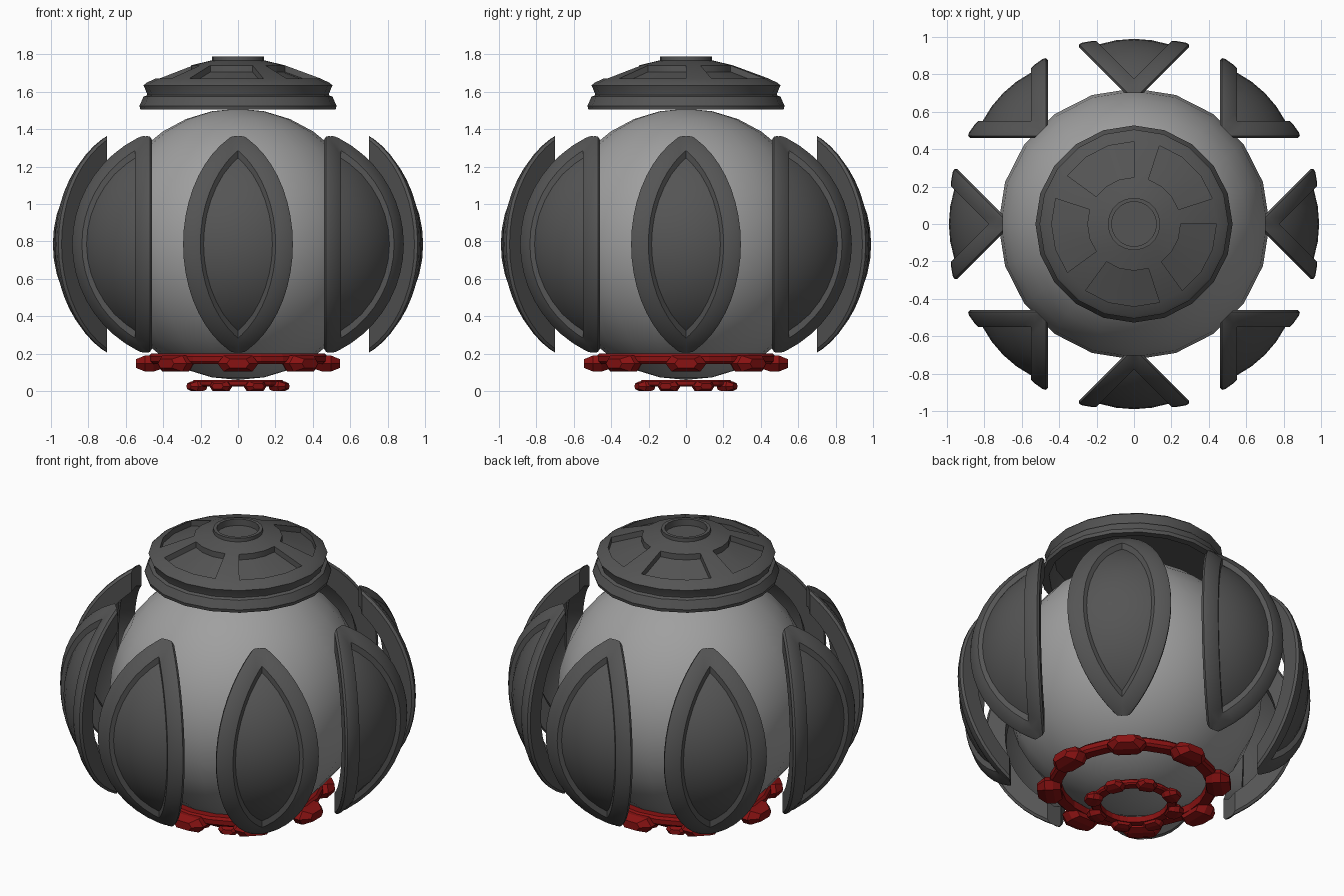
import bpy, bmesh, math
from mathutils import Vector, Matrix

if "Cube" in bpy.data.objects:
    bpy.data.objects.remove(bpy.data.objects["Cube"])

MID = 0.785                      # height of the body centre
S = math.sqrt(0.5)


def material(name, rgb):
    m = bpy.data.materials.new(name)
    m.diffuse_color = (*rgb, 1)
    m.use_nodes = True
    m.node_tree.nodes["Principled BSDF"].inputs["Base Color"].default_value = m.diffuse_color
    return m


light = material("light grey", (0.35, 0.35, 0.35))
dark = material("dark grey", (0.09, 0.09, 0.09))
red = material("deep red", (0.25, 0.006, 0.006))


def finish(bm, name, mat, angle=None):
    bmesh.ops.remove_doubles(bm, verts=bm.verts, dist=1e-5)
    bmesh.ops.recalc_face_normals(bm, faces=bm.faces)
    me = bpy.data.meshes.new(name)
    bm.to_mesh(me)
    bm.free()
    me.materials.append(mat)
    ob = bpy.data.objects.new(name, me)
    bpy.context.collection.objects.link(ob)
    if angle:
        bpy.ops.object.select_all(action='DESELECT')
        bpy.context.view_layer.objects.active = ob
        ob.select_set(True)
        bpy.ops.object.shade_smooth_by_angle(angle=math.radians(angle))
    return ob


def grid(bm, rows, closed_rows=False):
    """Skin closed loops of points; returns faces per row."""
    vs = [[bm.verts.new(p) for p in row] for row in rows]
    n, count, out = len(rows[0]), len(rows), []
    for i in range(count if closed_rows else count - 1):
        a, b = vs[i], vs[(i + 1) % count]
        out.append([bm.faces.new((a[j], a[(j + 1) % n], b[(j + 1) % n], b[j])) for j in range(n)])
    return out


def lathe(bm, profile, seg, closed=False):
    rows = [[(r * math.cos(math.tau * j / seg), r * math.sin(math.tau * j / seg), z)
             for j in range(seg)] for r, z in profile]
    return grid(bm, rows, closed)


def cut(bm, point, normal, cap=True):
    """Remove everything on the side the normal points to."""
    g = bm.verts[:] + bm.edges[:] + bm.faces[:]
    r = bmesh.ops.bisect_plane(bm, geom=g, plane_co=point, plane_no=normal, clear_outer=True)
    if cap:
        edges = [e for e in r['geom_cut'] if isinstance(e, bmesh.types.BMEdge)]
        bmesh.ops.holes_fill(bm, edges=edges, sides=0)


# Round body
bm = bmesh.new()
bmesh.ops.create_uvsphere(bm, u_segments=20, v_segments=16, radius=0.725)
bmesh.ops.translate(bm, verts=bm.verts, vec=(0, 0, MID))
finish(bm, "body", light, 60)

# Lid with five sunken pockets
bm = bmesh.new()
profile = [(0.001, 1.65), (0.45, 1.62), (0.48, 1.505), (0.522, 1.505), (0.527, 1.525),
           (0.505, 1.575), (0.485, 1.582), (0.487, 1.592), (0.505, 1.635), (0.49, 1.648),
           (0.44, 1.672), (0.25, 1.742), (0.155, 1.765), (0.14, 1.768), (0.14, 1.79),
           (0.12, 1.79), (0.12, 1.75), (0.001, 1.75)]
bands = lathe(bm, profile, 20)
pockets = [f for j, f in enumerate(bands[10]) if j % 4 != 0]
bm.normal_update()
ext = bmesh.ops.extrude_face_region(bm, geom=pockets)['geom']
bmesh.ops.translate(bm, verts=[v for v in ext if isinstance(v, bmesh.types.BMVert)],
                    vec=(0, 0, -0.035))
bmesh.ops.delete(bm, geom=[f for f in pockets if f.is_valid], context='FACES_ONLY')
finish(bm, "lid", dark, 20)


# Pointed frame made of two planar arcs meeting in a V
def frame(angle):
    bm = bmesh.new()
    section = [(0.52, 0), (0.625, 0), (0.637, 0.012), (0.632, 0.03), (0.6, 0.075),
               (0.585, 0.09), (0.52, 0.09)]
    rows = []
    for i in range(25):
        a = math.radians(-84 + 7 * i)
        row = []
        for r, w in section:
            t = 0.25 + r * math.cos(a) - 0.46
            row.append((0.65 + (t + w) * S, (t - w) * S, r * math.sin(a)))
        rows.append(row)
    grid(bm, rows)
    cut(bm, (0, 0, 0), (0, -1, 0), cap=False)
    other = bmesh.ops.duplicate(bm, geom=bm.verts[:] + bm.edges[:] + bm.faces[:])['geom']
    for v in other:
        if isinstance(v, bmesh.types.BMVert):
            v.co.y = -v.co.y
    bmesh.ops.remove_doubles(bm, verts=bm.verts, dist=1e-5)
    cut(bm, (0.70, 0, 0), (-1, 0, 0))
    bm.transform(Matrix.Translation((0, 0, MID)) @ Matrix.Rotation(angle, 4, 'Z'))
    finish(bm, "petal_frame", dark, 30)


# Bulging panel inside each frame
def panel(angle):
    bm = bmesh.new()
    bmesh.ops.create_uvsphere(bm, u_segments=40, v_segments=24, radius=0.61)
    bmesh.ops.translate(bm, verts=bm.verts, vec=(0.38, 0, 0))
    for side in (1, -1):
        cut(bm, (0.72, 0, 0), (-S, side * S, 0), cap=False)
    bm.transform(Matrix.Translation((0, 0, MID)) @ Matrix.Rotation(angle, 4, 'Z'))
    finish(bm, "petal_panel", dark, 40)


for k in range(8):
    frame(k * math.pi / 4)
    panel(k * math.pi / 4)


# Red base rings with faceted knobs
def knobbed_ring(name, r_in, r_out, z0, z1, knob, offset):
    bm = bmesh.new()
    b = (z1 - z0) * 0.25
    lathe(bm, [(r_in, z0), (r_out - b, z0), (r_out, z0 + b), (r_out, z1 - b),
               (r_out - b, z1), (r_in, z1)], 24, True)
    finish(bm, name, red)
    k_in, k_out, half, k0, k1 = knob
    zc, h = (k0 + k1) / 2, (k1 - k0) / 2
    outline = [(-1, 0), (-0.7, 1), (0.7, 1), (1, 0), (0.7, -1), (-0.7, -1)]
    for k in range(8):
        bm = bmesh.new()
        steps = [(k_in, 0.7), (k_in * 0.7 + k_out * 0.3, 1),
                 (k_in * 0.35 + k_out * 0.65, 1), (k_out, 0.55)]
        rows = [[(r, x * half * s, zc + z * h * s) for x, z in outline] for r, s in steps]
        grid(bm, rows)
        bmesh.ops.holes_fill(bm, edges=bm.edges[:], sides=0)
        bm.transform(Matrix.Rotation(offset + k * math.pi / 4, 4, 'Z'))
        finish(bm, name + "_knob", red)


knobbed_ring("large_ring", 0.41, 0.48, 0.145, 0.2, (0.41, 0.545, 0.11, 0.105, 0.19), 0)
knobbed_ring("small_ring", 0.19, 0.245, 0.025, 0.06, (0.195, 0.285, 0.06, 0.0, 0.052),
             math.pi / 8)
